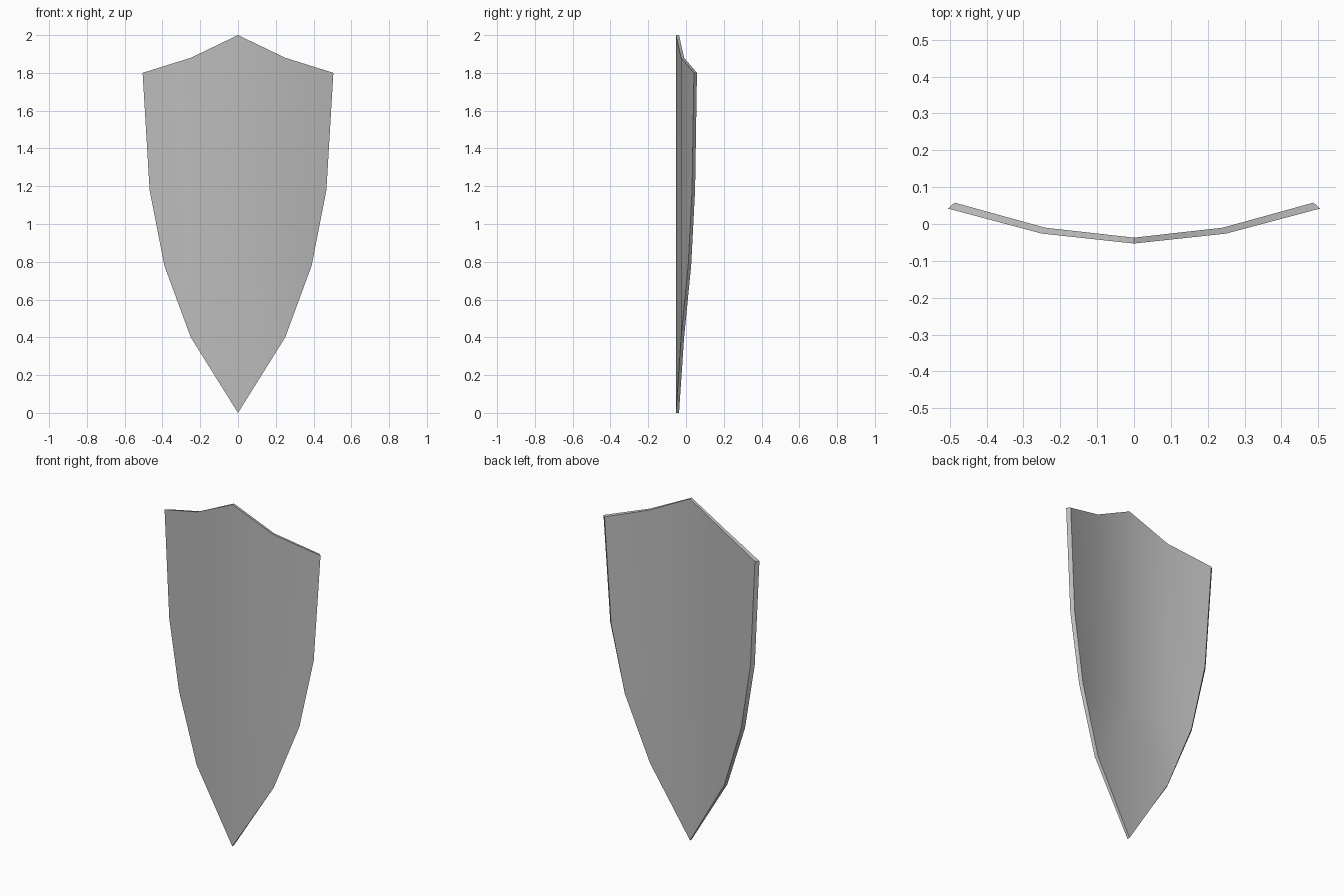
import bpy
import bmesh

if "Cube" in bpy.data.objects:
    bpy.data.objects.remove(bpy.data.objects["Cube"], do_unlink=True)

# Plain grey metal
metal = bpy.data.materials.new("grey metal")
metal.use_nodes = True
grey = (0.5, 0.5, 0.5, 1)
metal.diffuse_color = grey
metal.node_tree.nodes["Principled BSDF"].inputs["Base Color"].default_value = grey

# Half outline as (x, z), and the curve of the plate as (x, y)
FOLD = 0.25
RIDGE = [2.0, 1.18, 0.78, 0.0]
SHOULDER = [1.88, 1.18, 0.78, 0.40]
EDGE = [(0.505, 1.80), (0.468, 1.18), (0.39, 0.78)]
THICKNESS, TAPER = 0.016, 0.964


def bow(x):
    """Depth of the front face: two flat panels on each side of the ridge."""
    x = abs(x)
    if x < FOLD:
        return -0.053 + 0.027 * x / FOLD
    return -0.026 + 0.068 * (x - FOLD) / (0.505 - FOLD)


bm = bmesh.new()


def layer(back):
    """Make one face of the plate from strips of panels."""
    def vert(x, z):
        y = bow(x) + (THICKNESS if back else 0)
        return bm.verts.new((x * (TAPER if back else 1), y, z))

    ridge = [vert(0, z) for z in RIDGE]
    for side in (-1, 1):
        fold = [vert(side * FOLD, z) for z in SHOULDER]
        edge = [vert(side * x, z) for x, z in EDGE]
        edge.append(fold[-1])
        for i in range(3):
            bm.faces.new((ridge[i], fold[i], fold[i + 1], ridge[i + 1]))
            outer = [fold[i], edge[i], edge[i + 1], fold[i + 1]]
            bm.faces.new(list(dict.fromkeys(outer)))


# Front and back faces, joined by a slanted rim
layer(False)
front_rim = [e for e in bm.edges if e.is_boundary]
layer(True)
back_rim = [e for e in bm.edges if e.is_boundary and e not in front_rim]
bmesh.ops.bridge_loops(bm, edges=front_rim + back_rim)
bmesh.ops.recalc_face_normals(bm, faces=bm.faces)

mesh = bpy.data.meshes.new("shield_plate")
bm.to_mesh(mesh)
bm.free()
mesh.materials.append(metal)
shield = bpy.data.objects.new("shield_plate", mesh)
bpy.context.collection.objects.link(shield)

# Soft bend across the panels, crisp rim
bpy.ops.object.select_all(action="DESELECT")
shield.select_set(True)
bpy.context.view_layer.objects.active = shield
bpy.ops.object.shade_smooth_by_angle(angle=0.52)
